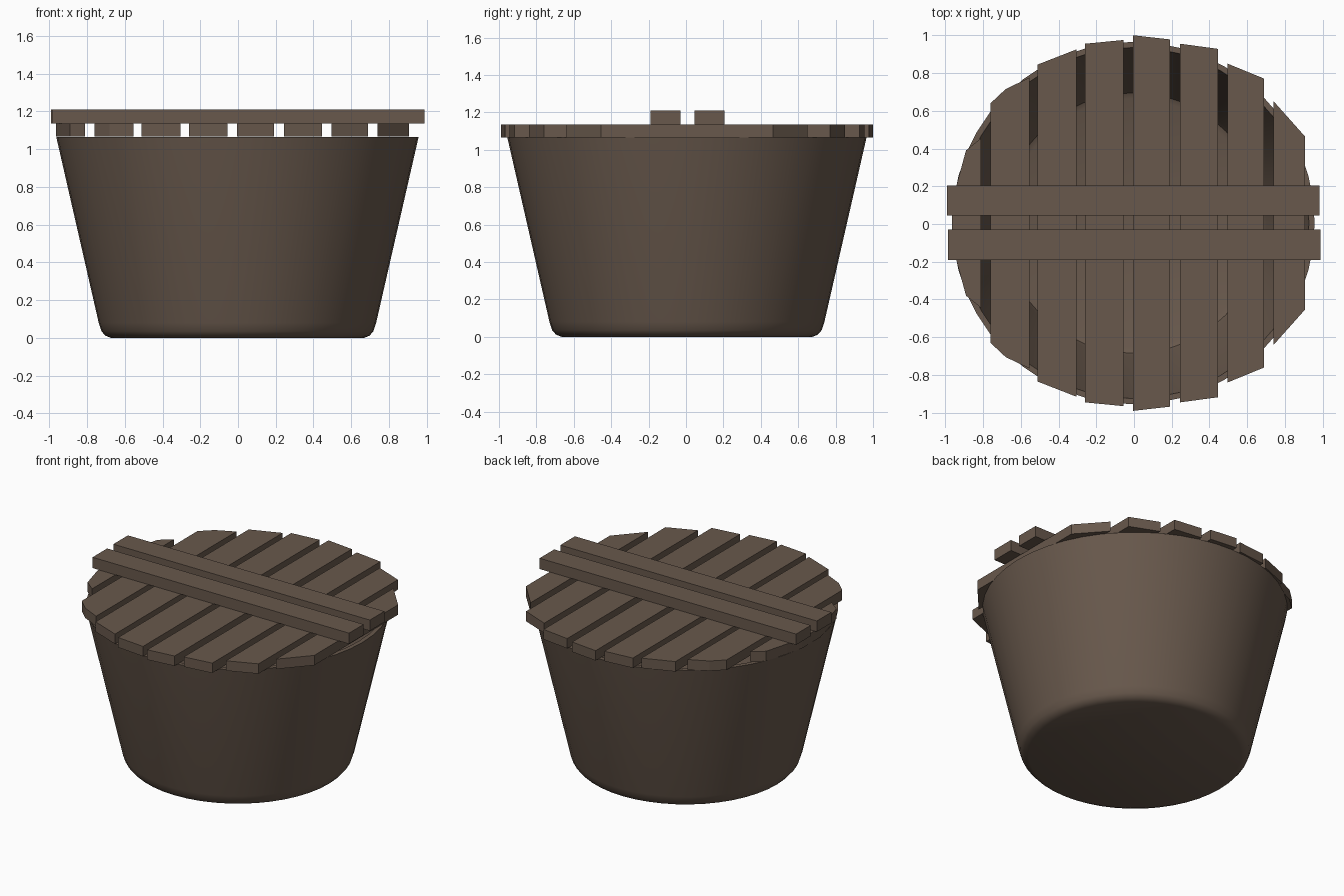
import bpy, bmesh, math

if "Cube" in bpy.data.objects:
    bpy.data.objects.remove(bpy.data.objects["Cube"])

wood = bpy.data.materials.new("dark brown wood")
wood.diffuse_color = (0.138, 0.098, 0.072, 1)
wood.use_nodes = True
wood.node_tree.nodes["Principled BSDF"].inputs["Base Color"].default_value = wood.diffuse_color


def add_object(name, bm):
    bmesh.ops.recalc_face_normals(bm, faces=bm.faces)
    mesh = bpy.data.meshes.new(name)
    bm.to_mesh(mesh)
    bm.free()
    mesh.materials.append(wood)
    obj = bpy.data.objects.new(name, mesh)
    bpy.context.collection.objects.link(obj)
    return obj


def prism(name, outline, z0, z1):
    bm = bmesh.new()
    face = bm.faces.new([bm.verts.new((x, y, z0)) for x, y in outline])
    new = bmesh.ops.extrude_face_region(bm, geom=[face])["geom"]
    for v in new:
        if isinstance(v, bmesh.types.BMVert):
            v.co.z = z1
    return add_object(name, bm)


def lathe(name, profile, sides, cx, cy):
    bm = bmesh.new()
    rings = [[bm.verts.new((cx + r * math.cos(2 * math.pi * i / sides),
                            cy + r * math.sin(2 * math.pi * i / sides), z))
              for i in range(sides)] for r, z in profile]
    for a, b in zip(rings, rings[1:]):
        for i in range(sides):
            j = (i + 1) % sides
            bm.faces.new((a[i], a[j], b[j], b[i]))
    bm.faces.new(rings[0])
    bm.faces.new(rings[-1])
    return add_object(name, bm)


# Tapered hollow tub: outside from the base up, over the rim, down inside
tub = lathe("tub", [(0.67, 0), (0.70, 0.012), (0.72, 0.035), (0.735, 0.08),
                    (0.96, 1.065), (0.93, 1.065),
                    (0.705, 0.08), (0.69, 0.045), (0.66, 0.03)], 48, -0.003, 0.005)
bpy.context.view_layer.objects.active = tub
tub.select_set(True)
bpy.ops.object.shade_smooth_by_angle(angle=math.radians(35))

# Lid planks: upper end points (x, half length), mirrored front to back
planks = [
    [(-0.965, 0.10), (-0.935, 0.22), (-0.89, 0.385), (-0.81, 0.45)],
    [(-0.76, 0.635), (-0.68, 0.71), (-0.555, 0.77)],
    [(-0.51, 0.84), (-0.305, 0.92)],
    [(-0.26, 0.95), (-0.055, 0.97)],
    [(-0.005, 0.995), (0.19, 0.973)],
    [(0.245, 0.95), (0.445, 0.923)],
    [(0.495, 0.845), (0.69, 0.765)],
    [(0.74, 0.645), (0.905, 0.46)],
]
for n, end in enumerate(planks, 1):
    outline = [(x, 0.005 + y) for x, y in end] + [(x, 0.005 - y) for x, y in reversed(end)]
    prism(f"lid_plank_{n}", outline, 1.066, 1.135)

# Two cross bars on the lid
for name, x0, x1, y0, y1 in (("back_cross_bar", -0.99, 0.982, 0.045, 0.205),
                             ("front_cross_bar", -0.985, 0.987, -0.19, -0.03)):
    prism(name, [(x0, y0), (x1, y0), (x1, y1), (x0, y1)], 1.135, 1.21)
